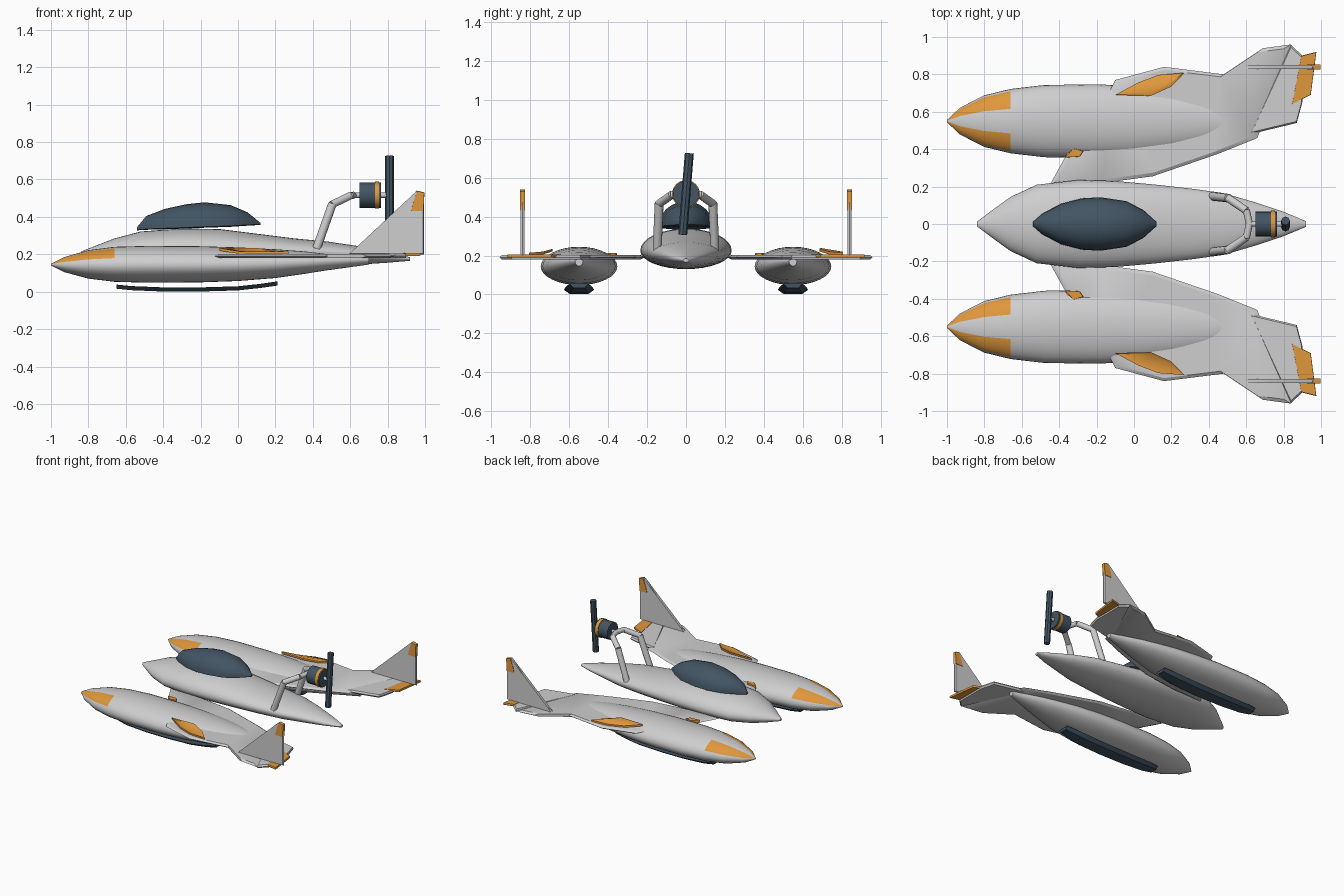
import bpy, bmesh, math
from mathutils import Vector

if "Cube" in bpy.data.objects:
    bpy.data.objects.remove(bpy.data.objects["Cube"])


def material(name, rgb):
    m = bpy.data.materials.new(name)
    m.diffuse_color = (*rgb, 1)
    m.use_nodes = True
    m.node_tree.nodes["Principled BSDF"].inputs["Base Color"].default_value = m.diffuse_color
    return m


GREY = material("light grey", (0.62, 0.62, 0.63))
ORANGE = material("orange", (0.74, 0.31, 0.045))
DARK = material("dark slate", (0.055, 0.09, 0.125))


def finish(bm, name, mats, angle=35):
    bmesh.ops.recalc_face_normals(bm, faces=bm.faces)
    me = bpy.data.meshes.new(name)
    bm.to_mesh(me)
    bm.free()
    ob = bpy.data.objects.new(name, me)
    bpy.context.collection.objects.link(ob)
    for m in mats:
        me.materials.append(m)
    bpy.context.view_layer.objects.active = ob
    ob.select_set(True)
    bpy.ops.object.shade_smooth_by_angle(angle=math.radians(angle))
    ob.select_set(False)
    return ob


def loft(name, stations, y0=0, n=32, mats=(GREY,), rule=None):
    """Skin elliptical sections: x, half width, top z, widest z, bottom z."""
    bm = bmesh.new()
    rings = []
    for x, w, top, mid, bot in stations:
        ring = []
        for i in range(n):
            a = 2 * math.pi * i / n
            h = (top - mid) if math.sin(a) > 0 else (mid - bot)
            ring.append(bm.verts.new((x, y0 + w * math.cos(a), mid + h * math.sin(a))))
        rings.append(ring)
    for k in range(len(rings) - 1):
        for i in range(n):
            j = (i + 1) % n
            f = bm.faces.new((rings[k][i], rings[k][j], rings[k + 1][j], rings[k + 1][i]))
            if rule:
                f.material_index = rule(k, 360 * (i + 0.5) / n)
    bm.faces.new(rings[0])
    bm.faces.new(rings[-1])
    return finish(bm, name, mats)


def plate(name, points, thickness, mat, inset=0.0, upright=False, at=0.0):
    """Flat polygon slab; inset narrows both outer faces to a bevelled edge."""
    bm = bmesh.new()
    c = sum((Vector(p) for p in points), Vector((0, 0))) / len(points)
    layers = [(-0.5, 1 - inset), (0.0, 1.0), (0.5, 1 - inset)]
    rings = []
    for t, s in layers:
        ring = []
        for p in points:
            q = c + (Vector(p) - c) * s
            d = at + t * thickness
            ring.append(bm.verts.new((q.x, d, q.y) if upright else (q.x, q.y, d)))
        rings.append(ring)
    n = len(points)
    for a, b in zip(rings, rings[1:]):
        for i in range(n):
            j = (i + 1) % n
            bm.faces.new((a[i], a[j], b[j], b[i]))
    bmesh.ops.triangulate(bm, faces=[bm.faces.new(rings[0]), bm.faces.new(rings[-1])])
    return finish(bm, name, (mat,), 30)


def rod(name, a, b, r, mat, n=12):
    a, b = Vector(a), Vector(b)
    bm = bmesh.new()
    bmesh.ops.create_cone(bm, cap_ends=True, segments=n, radius1=r, radius2=r, depth=(b - a).length)
    rot = (b - a).to_track_quat('Z', 'Y').to_matrix()
    for v in bm.verts:
        v.co = rot @ v.co + (a + b) / 2
    return finish(bm, name, (mat,))


# Central hull
loft("central_hull", [
    (-0.84, 0.012, 0.215, 0.205, 0.195), (-0.75, 0.08, 0.25, 0.21, 0.17),
    (-0.66, 0.145, 0.285, 0.215, 0.15), (-0.52, 0.21, 0.322, 0.22, 0.137),
    (-0.3, 0.235, 0.338, 0.225, 0.13), (-0.1, 0.23, 0.335, 0.225, 0.13),
    (0.1, 0.212, 0.31, 0.22, 0.13), (0.3, 0.19, 0.285, 0.215, 0.132),
    (0.48, 0.165, 0.268, 0.21, 0.137), (0.65, 0.115, 0.243, 0.2, 0.145),
    (0.8, 0.065, 0.213, 0.185, 0.155), (0.92, 0.015, 0.184, 0.175, 0.165)])

# Canopy: half-dome lofted along the hull
loft("canopy", [
    (-0.54, 0.012, 0.345, 0.33, 0.328), (-0.49, 0.055, 0.405, 0.335, 0.331),
    (-0.39, 0.108, 0.443, 0.339, 0.334), (-0.28, 0.137, 0.467, 0.343, 0.338),
    (-0.18, 0.143, 0.478, 0.347, 0.342), (-0.04, 0.122, 0.463, 0.352, 0.347),
    (0.05, 0.075, 0.425, 0.357, 0.353), (0.12, 0.012, 0.368, 0.36, 0.357)],
    n=24, mats=(DARK,))

# Floats, wings and tails on both sides
PONTOON = [
    (-1.0, 0.006, 0.15, 0.145, 0.14), (-0.93, 0.072, 0.185, 0.143, 0.105),
    (-0.8, 0.138, 0.222, 0.142, 0.07), (-0.66, 0.172, 0.24, 0.142, 0.053),
    (-0.48, 0.193, 0.245, 0.143, 0.048), (-0.2, 0.197, 0.243, 0.143, 0.05),
    (0.0, 0.187, 0.237, 0.145, 0.057), (0.2, 0.162, 0.227, 0.15, 0.073),
    (0.36, 0.125, 0.215, 0.157, 0.096), (0.46, 0.1, 0.203, 0.163, 0.112),
    (0.7, 0.02, 0.18, 0.172, 0.145)]
WING = [(-0.45, 0.21), (-0.35, 0.39), (-0.13, 0.71), (-0.1, 0.77), (0.16, 0.84), (0.48, 0.8),
        (0.69, 0.94), (0.84, 0.96), (0.66, 0.46), (0.45, 0.375), (0.1, 0.255), (-0.2, 0.215)]
TAIL = [(0.84, 0.958), (0.62, 0.48), (0.87, 0.54), (0.9, 0.65), (0.9, 0.9)]
ELEVATOR = [(0.845, 0.64), (0.945, 0.69), (0.975, 0.92), (0.895, 0.9)]
FIN = [(0.59, 0.2), (0.66, 0.23), (0.74, 0.295), (0.83, 0.39), (0.9, 0.475), (0.955, 0.54),
       (0.995, 0.53), (0.995, 0.2)]
RUDDER = [(0.925, 0.43), (0.935, 0.475), (0.96, 0.54), (0.997, 0.53), (0.992, 0.43)]
SCOOP = [(-0.1, 0.69), (0.02, 0.755), (0.13, 0.797), (0.27, 0.808), (0.2, 0.735), (0.09, 0.685)]
ROOT_PANEL = [(-0.37, 0.355), (-0.325, 0.405), (-0.27, 0.39), (-0.29, 0.36)]


def nose_panels(k, deg):
    up = deg if deg < 90 else 180 - deg
    return 1 if k < 3 and 22 < up < 68 else 0


for side, s in (("left", -1), ("right", 1)):
    def flip(pts):
        return [(x, y * s) for x, y in pts]

    loft("pontoon_" + side, PONTOON, 0.55 * s, mats=(GREY, ORANGE), rule=nose_panels)
    plate("wing_" + side, flip(WING), 0.022, GREY, 0.06, at=0.191)
    plate("tailplane_" + side, flip(TAIL), 0.024, GREY, 0.05, at=0.191)
    plate("elevator_" + side, flip(ELEVATOR), 0.016, ORANGE, 0.02, at=0.198)
    plate("wing_root_panel_" + side, flip(ROOT_PANEL), 0.026, ORANGE, 0.05, at=0.2)

    # Hollowed wing scoop with a raised rim
    bm = bmesh.new()
    face = bm.faces.new([bm.verts.new((x, y, 0.2 + max(0, 0.755 - abs(y)) * 0.3))
                         for x, y in flip(SCOOP)])
    ext = bmesh.ops.extrude_face_region(bm, geom=[face])["geom"]
    for v in ext:
        if isinstance(v, bmesh.types.BMVert):
            v.co.z += 0.014
    top = [f for f in ext if isinstance(f, bmesh.types.BMFace)]
    bmesh.ops.inset_region(bm, faces=top, thickness=0.014, depth=-0.005)
    finish(bm, "wing_scoop_" + side, (ORANGE,), 30)

    # Fin and rudder
    plate("fin_" + side, FIN, 0.02, GREY, 0.03, True, 0.84 * s)
    plate("rudder_" + side, RUDDER, 0.026, ORANGE, 0.03, True, 0.84 * s)

    # Curved ski beneath the float, tapering to its lower face
    bm = bmesh.new()
    rows = []
    for x, z, w in ((-0.65, 0.03, 0.045), (-0.57, 0.022, 0.065), (-0.4, 0.015, 0.075),
                    (-0.2, 0.015, 0.077), (0.0, 0.021, 0.075), (0.12, 0.034, 0.065),
                    (0.21, 0.047, 0.048)):
        rows.append([bm.verts.new((x, 0.55 * s + y * w, z + dz)) for y, dz in
                     ((-1, 0.008), (-0.6, -0.014), (0.6, -0.014), (1, 0.008))])
    for a, b in zip(rows, rows[1:]):
        for i in range(4):
            bm.faces.new((a[i], a[(i + 1) % 4], b[(i + 1) % 4], b[i]))
    bm.faces.new(rows[0])
    bm.faces.new(rows[-1])
    finish(bm, "ski_" + side, (DARK,))

    # Engine support struts
    rod("strut_leg_" + side, (0.42, 0.148 * s, 0.23), (0.505, 0.138 * s, 0.47), 0.023, GREY)
    rod("strut_arm_" + side, (0.5, 0.14 * s, 0.465), (0.6, 0.072 * s, 0.513), 0.021, GREY)
    rod("strut_bridge_" + side, (0.6, 0.076 * s, 0.513), (0.617, 0.0, 0.516), 0.019, GREY)

# Engine, band, shaft and propeller
rod("engine", (0.65, 0, 0.516), (0.765, 0, 0.516), 0.068, DARK, 16)
rod("engine_band", (0.732, 0, 0.516), (0.755, 0, 0.516), 0.072, ORANGE, 16)
rod("propeller_shaft", (0.61, 0, 0.516), (0.795, 0, 0.516), 0.014, GREY)
rod("propeller", (0.81, -0.017, 0.306), (0.81, 0.017, 0.726), 0.023, DARK, 8)
